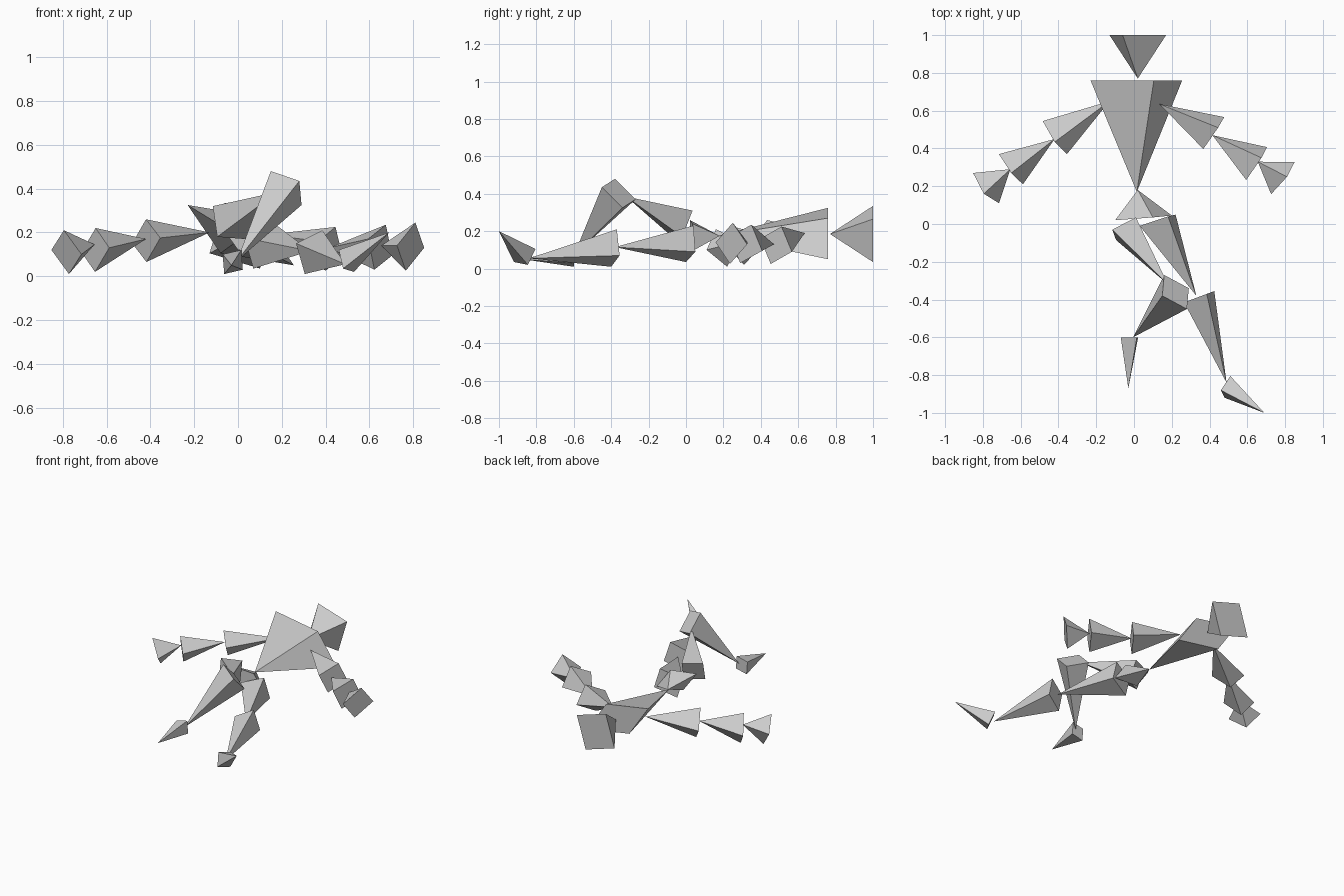
import bpy, bmesh
from mathutils import Vector


def pyramid(name, tip, a, b, c):
    """Four-sided spike: tip plus a parallelogram base given by three corners."""
    tip, a, b, c = map(Vector, (tip, a, b, c))
    bm = bmesh.new()
    base = [bm.verts.new(p) for p in (a, b, c, a + c - b)]
    top = bm.verts.new(tip)
    bm.faces.new(base)
    for i in range(4):
        bm.faces.new((base[i], base[(i + 1) % 4], top))
    bmesh.ops.recalc_face_normals(bm, faces=bm.faces)
    mesh = bpy.data.meshes.new(name)
    bm.to_mesh(mesh)
    bm.free()
    obj = bpy.data.objects.new(name, mesh)
    bpy.context.collection.objects.link(obj)
    return obj


# head, torso and pelvis
pyramid("head", (.02, .77, .185), (-.13, 1, .105), (-.06, 1, .335), (.17, 1, .265))
pyramid("torso", (.015, .17, .175), (-.23, .76, .325), (.105, .76, .27), (.255, .76, .05))
pyramid("pelvis", (.02, .18, .175), (-.10, .02, .26), (.10, .035, .24), (.20, .045, .10))

# right arm
pyramid("right_upper_arm", (-.13, .65, .20), (-.483, .545, .15), (-.42, .434, .26), (-.355, .37, .175))
pyramid("right_forearm", (-.42, .45, .17), (-.715, .37, .11), (-.65, .27, .22), (-.588, .21, .13))
pyramid("right_hand", (-.655, .29, .145), (-.852, .27, .12), (-.795, .16, .21), (-.715, .11, .10))

# left arm
pyramid("left_upper_arm", (.135, .635, .19), (.478, .566, .09), (.445, .51, .225), (.367, .397, .16))
pyramid("left_forearm", (.415, .47, .13), (.704, .407, .095), (.675, .35, .235), (.594, .233, .17))
pyramid("left_hand", (.655, .33, .14), (.85, .327, .13), (.81, .25, .245), (.726, .158, .14))

# right leg, knee raised
pyramid("right_thigh", (.18, -.32, .385), (-.115, -.03, .32), (.01, .035, .31), (.03, -.02, .17))
pyramid("right_shin", (-.005, -.60, .07), (.15, -.38, .48), (.28, -.45, .435), (.29, -.34, .325))
pyramid("right_foot", (-.03, -.87, .05), (-.07, -.60, .10), (.015, -.60, .12), (.022, -.60, .03))

# left leg, stretched back
pyramid("left_thigh", (.33, -.38, .115), (.03, -.01, .175), (.18, .04, .23), (.22, .05, .09))
pyramid("left_shin", (.49, -.84, .055), (.265, -.415, .15), (.385, -.37, .21), (.425, -.355, .07))
pyramid("left_foot", (.69, -1, .20), (.51, -.805, .105), (.46, -.88, .12), (.48, -.92, .035))
